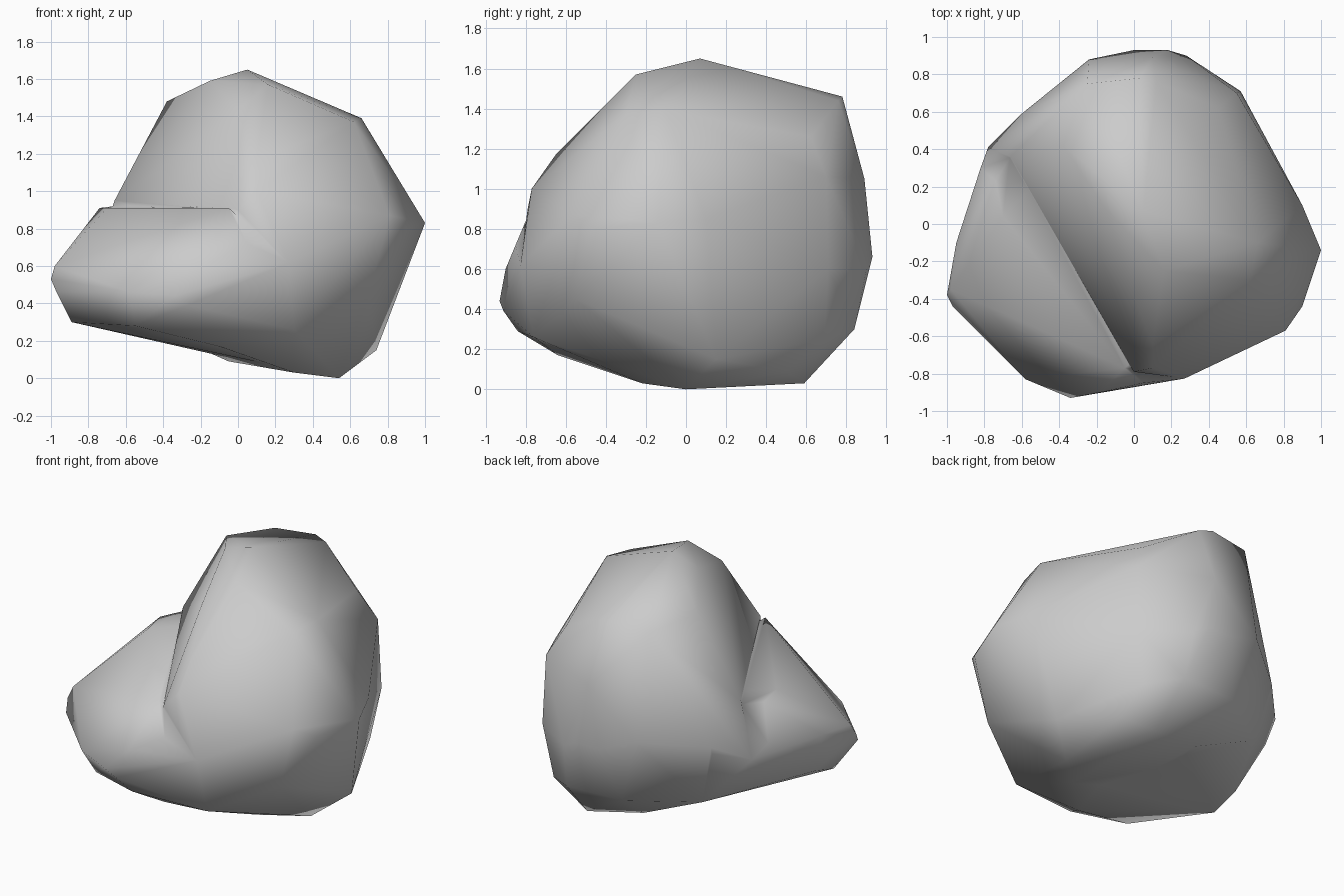
import bpy, bmesh


def hull(name, points):
    """Faceted boulder lump: the convex skin around a few corner points."""
    bm = bmesh.new()
    for p in points:
        bm.verts.new(p)
    bmesh.ops.convex_hull(bm, input=bm.verts[:])
    bmesh.ops.delete(bm, geom=[v for v in bm.verts if not v.link_faces], context='VERTS')
    bmesh.ops.recalc_face_normals(bm, faces=bm.faces[:])
    mesh = bpy.data.meshes.new(name)
    bm.to_mesh(mesh)
    bm.free()
    obj = bpy.data.objects.new(name, mesh)
    bpy.context.collection.objects.link(obj)
    return obj


# Tall main mass of the boulder
rock = hull("boulder", [
    # crown
    (0.05, 0.07, 1.65), (-0.15, 0.08, 1.59), (0.16, -0.25, 1.57), (-0.38, 0.42, 1.48),
    (0.62, -0.30, 1.37), (0.66, -0.10, 1.39), (0.03, 0.78, 1.46), (0.12, 0.76, 1.44),
    (-0.25, 0.75, 1.44), (0.45, 0.62, 1.26), (0.00, -0.38, 1.43),
    # shoulders
    (0.10, -0.65, 1.17), (0.10, -0.77, 1.00), (0.00, -0.79, 0.90), (-0.55, 0.38, 1.15),
    (0.10, 0.89, 1.05), (0.55, 0.70, 1.06),
    # waist
    (1.00, -0.14, 0.83), (0.90, -0.44, 0.80), (0.90, 0.10, 0.85), (0.81, -0.57, 0.87),
    (0.57, 0.71, 0.60), (0.28, 0.90, 0.60), (0.00, 0.93, 0.66), (0.18, 0.93, 0.66),
    (-0.24, 0.88, 0.75), (-0.60, 0.59, 0.70), (-0.78, 0.41, 0.60), (-0.66, 0.36, 0.95),
    (0.28, -0.83, 0.62),
    # base
    (0.32, -0.76, 0.26), (0.70, -0.55, 0.45), (0.74, 0.15, 0.15), (0.50, 0.69, 0.25),
    (0.30, 0.84, 0.30), (-0.10, 0.82, 0.30), (-0.50, 0.54, 0.29), (0.54, 0.00, 0.00),
    (0.32, 0.59, 0.03), (0.53, 0.50, 0.09), (-0.05, 0.52, 0.09), (0.30, -0.22, 0.03),
    (-0.10, -0.64, 0.17),
])

# Lower lobe leaning out at the front left
lobe = hull("front_left_lobe", [
    # crest and the shallow valley behind it
    (-0.74, 0.23, 0.91), (-0.70, 0.04, 0.91), (-0.05, -0.77, 0.91), (-0.66, 0.36, 0.92),
    (-0.05, -0.40, 0.86), (-0.50, 0.45, 0.88), (0.10, -0.40, 0.82),
    # outer rim
    (-0.82, 0.30, 0.68), (-0.78, 0.41, 0.60), (-0.60, 0.58, 0.65), (-0.95, -0.10, 0.62),
    (-0.98, -0.35, 0.60), (-1.00, -0.38, 0.53), (-0.97, -0.44, 0.46), (-0.58, -0.83, 0.46),
    (-0.34, -0.93, 0.44), (-0.27, -0.91, 0.39), (-0.18, -0.90, 0.60), (0.05, -0.85, 0.72),
    (0.27, -0.83, 0.62),
    # underside
    (-0.89, -0.30, 0.30), (-0.89, -0.10, 0.36), (-0.81, 0.28, 0.49), (-0.55, -0.72, 0.28),
    (-0.20, -0.84, 0.29), (0.30, -0.76, 0.26), (-0.10, -0.64, 0.17), (-0.50, 0.54, 0.29),
    (-0.05, 0.40, 0.11), (0.28, -0.20, 0.05),
])

# Fuse both into one stone
union = rock.modifiers.new("fuse", 'BOOLEAN')
union.operation = 'UNION'
union.solver = 'EXACT'
union.object = lobe
bpy.context.view_layer.objects.active = rock
rock.select_set(True)
bpy.ops.object.modifier_apply(modifier=union.name)
bpy.data.objects.remove(lobe)

# Weld slivers along the seam and shade softly
bm = bmesh.new()
bm.from_mesh(rock.data)
bmesh.ops.remove_doubles(bm, verts=bm.verts[:], dist=0.03)
bmesh.ops.triangulate(bm, faces=bm.faces[:])
bmesh.ops.recalc_face_normals(bm, faces=bm.faces[:])
for f in bm.faces:
    f.smooth = True
bm.to_mesh(rock.data)
bm.free()
